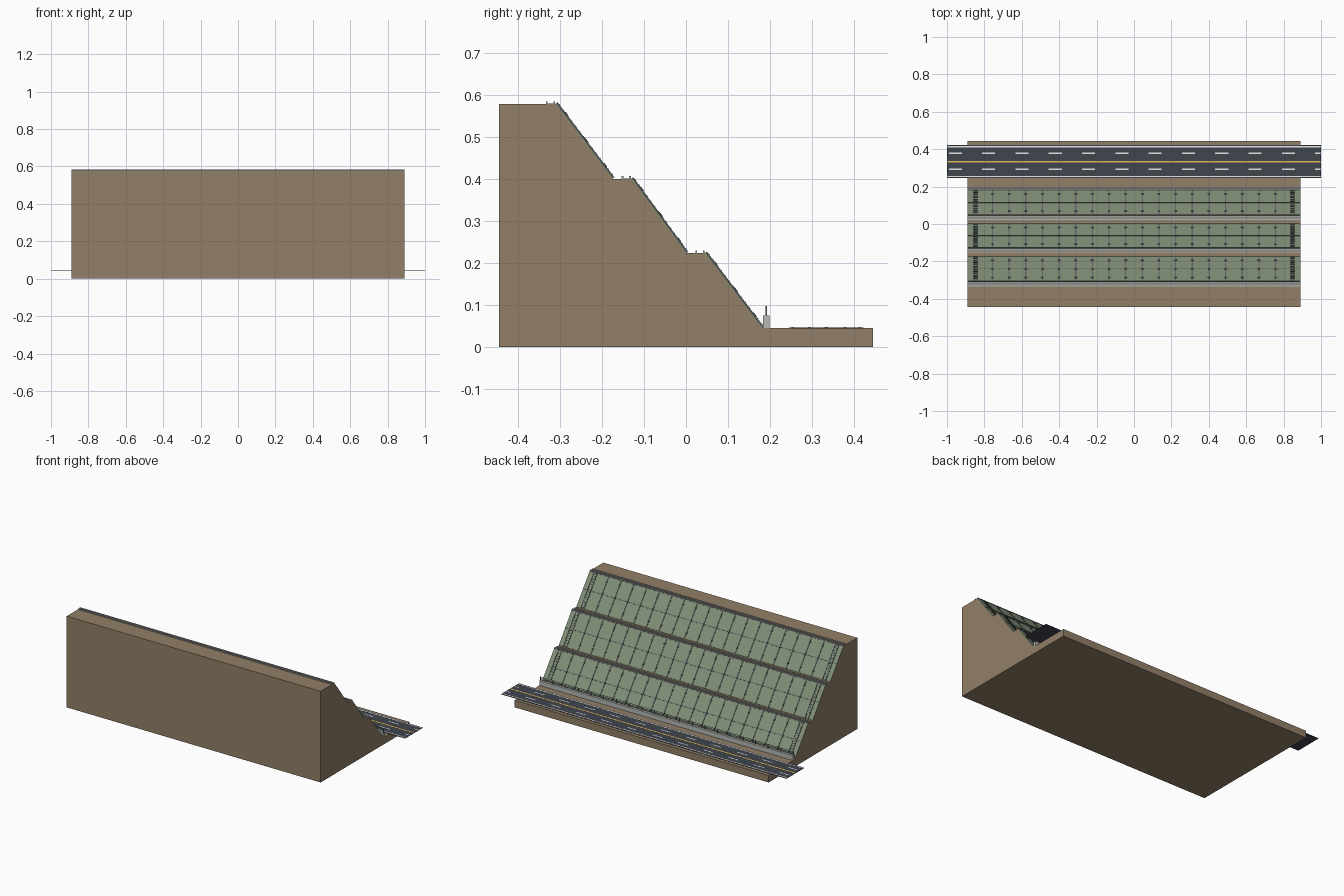
import bpy, bmesh, math
from mathutils import Matrix, Vector

cube = bpy.data.objects.get("Cube")
if cube:
    bpy.data.objects.remove(cube, do_unlink=True)


def material(name, r, g, b):
    m = bpy.data.materials.new(name)
    m.use_nodes = True
    m.diffuse_color = (r, g, b, 1)
    m.node_tree.nodes["Principled BSDF"].inputs["Base Color"].default_value = (r, g, b, 1)
    return m


EARTH = material("earth brown", 0.29, 0.215, 0.138)
GREEN = material("grass green", 0.215, 0.275, 0.185)
STEEL = material("dark steel", 0.12, 0.13, 0.13)
CONCRETE = material("concrete grey", 0.46, 0.48, 0.45)
DRAIN = material("drain grey", 0.27, 0.27, 0.26)
ASPHALT = material("asphalt", 0.05, 0.058, 0.075)
WHITE = material("line white", 0.88, 0.88, 0.88)
YELLOW = material("line yellow", 0.80, 0.50, 0.09)

HALF = 0.89          # half width of the hill
BAY = HALF / 10      # distance between slope ribs
GROUND = 0.045


def finish(name, bm, mat):
    mesh = bpy.data.meshes.new(name)
    bm.to_mesh(mesh)
    bm.free()
    mesh.materials.append(mat)
    obj = bpy.data.objects.new(name, mesh)
    bpy.context.collection.objects.link(obj)
    return obj


def box(bm, x, y, z, frame=Matrix()):
    """Add a box given (min, max) ranges, placed in a local frame."""
    size = Matrix.Diagonal((x[1] - x[0], y[1] - y[0], z[1] - z[0], 1))
    mid = Matrix.Translation((sum(x) / 2, sum(y) / 2, sum(z) / 2))
    bmesh.ops.create_cube(bm, size=1, matrix=frame @ mid @ size)


def around(c, w):
    return (c - w / 2, c + w / 2)


def boxes(name, mat, items):
    bm = bmesh.new()
    for item in items:
        box(bm, *item)
    return finish(name, bm, mat)


# Terraced hillside, a side profile swept along x
slopes = [((0.18, GROUND), (0.045, 0.223)),
          ((0.0, 0.223), (-0.13, 0.40)),
          ((-0.175, 0.40), (-0.31, 0.578))]
profile = [(-0.444, 0), (0.444, 0), (0.444, GROUND)]
for toe, crest in slopes:
    profile += [toe, crest]
profile.append((-0.444, 0.578))
bm = bmesh.new()
face = bm.faces.new([bm.verts.new((-HALF, y, z)) for y, z in profile])
side = bmesh.ops.extrude_face_region(bm, geom=[face])["geom"]
bmesh.ops.translate(bm, vec=(2 * HALF, 0, 0),
                    verts=[v for v in side if isinstance(v, bmesh.types.BMVert)])
bmesh.ops.recalc_face_normals(bm, faces=bm.faces)
finish("hillside", bm, EARTH)

# Slope facing: planted panels, ribs, anchors and end stairs
panels, ribs, anchors, stairs = (bmesh.new() for _ in range(4))
full = (-HALF, HALF)
rib_x = [(k + 0.5) * BAY - HALF for k in range(20)]
for toe, crest in slopes:
    up = Vector((0, crest[0] - toe[0], crest[1] - toe[1]))
    length = up.length
    up.normalize()
    across = Vector((-1, 0, 0))
    out = across.cross(up)
    # Local axes: x along the slope width, y uphill, z out of the slope
    frame = Matrix((across, up, out)).transposed().to_4x4()
    frame.translation = (0, toe[0], toe[1])
    box(panels, full, (0, length), (-0.002, 0.003), frame)
    for s in (0.5 * length, length - 0.003):
        box(ribs, full, around(s, 0.005), (0, 0.005), frame)
    for x in rib_x[1:-1]:
        box(ribs, around(x, 0.006), (0, length), (0, 0.005), frame)
    for x in rib_x[1:-1]:
        for t in (0.16, 0.5, 0.84):
            place = frame @ Matrix.Translation((x, t * length, 0.005))
            bmesh.ops.create_cone(anchors, cap_ends=True, segments=8, radius1=0.007,
                                  radius2=0.006, depth=0.005, matrix=place)
    for x in (-0.847, 0.847):
        for edge in (-0.012, 0.012):
            box(stairs, around(x + edge, 0.003), (0, length), (0, 0.006), frame)
        for i in range(14):
            box(stairs, around(x, 0.022), around((i + 0.5) * length / 14, 0.004),
                (0, 0.007), frame)
finish("slope_panels", panels, GREEN)
finish("slope_ribs", ribs, STEEL)
finish("slope_anchors", anchors, STEEL)
finish("end_stairs", stairs, STEEL)

# Drain channel along every crest
walls, floors = [], []
for toe, (y, z) in slopes:
    floors.append((full, (y - 0.020, y - 0.003), (z, z + 0.001)))
    for edge in (y - 0.021, y - 0.003):
        walls.append((full, around(edge, 0.004), (z - 0.002, z + 0.006)))
boxes("drain_walls", CONCRETE, walls)
boxes("drain_floors", DRAIN, floors)

# Toe wall with a catch fence on top
boxes("toe_wall", CONCRETE, [(full, (0.183, 0.198), (GROUND, 0.075))])
fence = [(around(k * (BAY - 0.0003), 0.004), around(0.1905, 0.004), (0.075, 0.098))
         for k in range(-10, 11)]
fence += [(full, around(0.1905, 0.002), around(z, 0.002)) for z in (0.081, 0.089, 0.097)]
boxes("catch_fence", STEEL, fence)

# Road and painted lines
road = (-1, 1)
paint = (GROUND + 0.001, GROUND + 0.0024)
boxes("road", ASPHALT, [(road, (0.245, 0.422), (GROUND - 0.0005, GROUND + 0.002))])
lines = [(road, around(y, 0.006), paint) for y in (0.254, 0.413)]
for k in range(12):
    start = -0.99 + k * 2 * BAY
    for y in (0.293, 0.378):
        lines.append(((start, min(start + 0.07, 1)), around(y, 0.007), paint))
boxes("white_lines", WHITE, lines)
boxes("centre_line", YELLOW, [(road, around(0.3335, 0.009), paint)])
